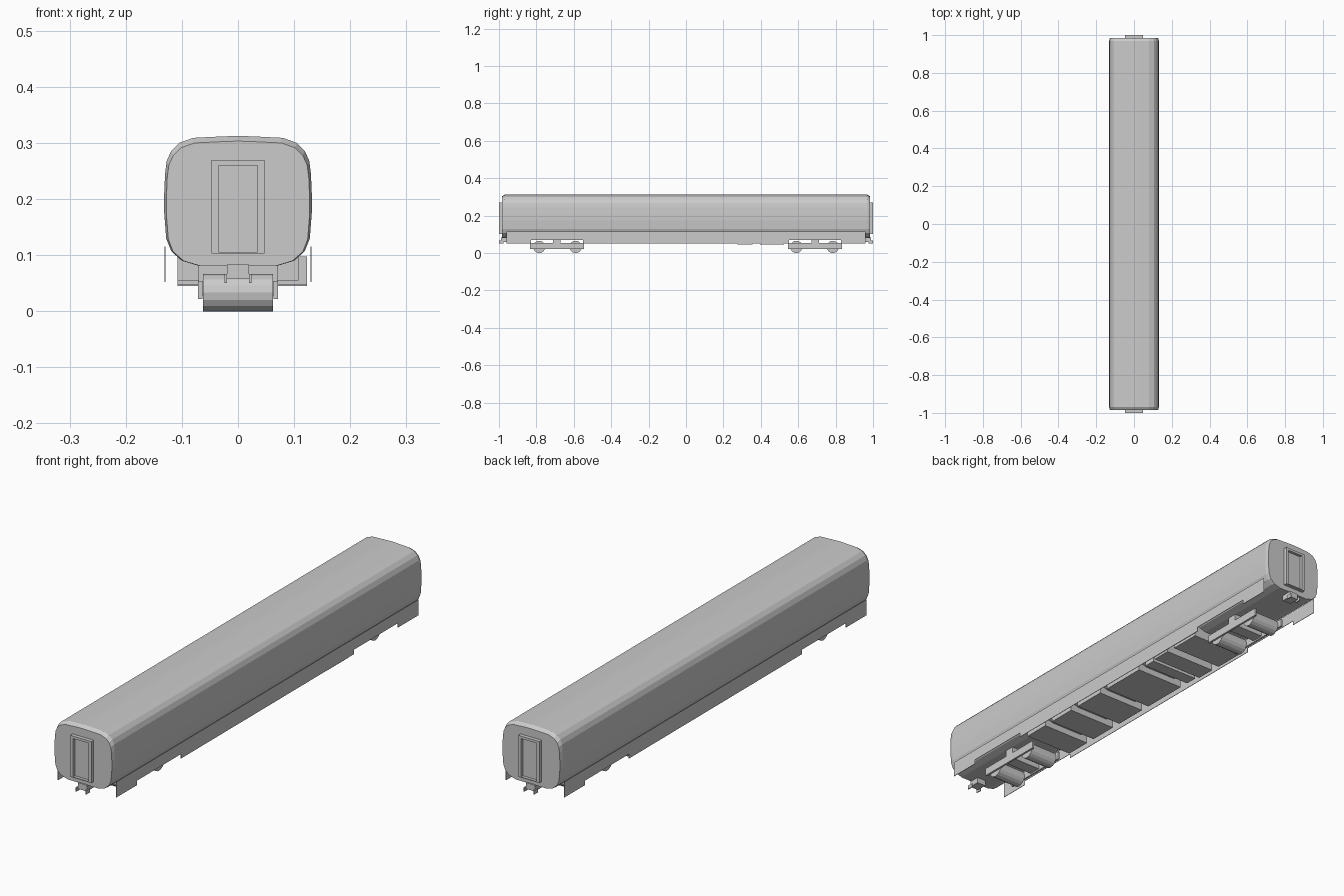
import bpy, bmesh, math
from mathutils import Matrix

if "Cube" in bpy.data.objects:
    bpy.data.objects.remove(bpy.data.objects["Cube"])


def finish(name, bm):
    bmesh.ops.recalc_face_normals(bm, faces=bm.faces)
    me = bpy.data.meshes.new(name)
    bm.to_mesh(me)
    bm.free()
    ob = bpy.data.objects.new(name, me)
    bpy.context.collection.objects.link(ob)
    return ob


def box(name, x, y, z):
    """Box from (min, max) pairs."""
    bm = bmesh.new()
    bmesh.ops.create_cube(bm, size=1)
    for v in bm.verts:
        v.co = [(r[0] + r[1]) / 2 + c * (r[1] - r[0]) for r, c in zip((x, y, z), v.co)]
    return finish(name, bm)


def ybox(name, x, s, y, z):
    """Box whose y range is flipped to the front (-1) or back (1) end."""
    return box(name, x, sorted((s * y[0], s * y[1])), z)


# Car body: rounded section lofted along y, slightly tapered at both ends
half = [(0.07, 0.081), (0.10, 0.09), (0.119, 0.107), (0.128, 0.13), (0.1315, 0.175),
        (0.1315, 0.21), (0.130, 0.245), (0.127, 0.268), (0.119, 0.286), (0.105, 0.300),
        (0.08, 0.309), (0.03, 0.3115)]
section = half + [(0, 0.3125)] + [(-x, z) for x, z in reversed(half)]
bm = bmesh.new()
rings = []
for y, sx, sz in ((-0.985, .97, .96), (-0.97, 1, 1), (0.97, 1, 1), (0.985, .97, .96)):
    rings.append([bm.verts.new((x * sx, y, 0.081 + (z - 0.081) * sz)) for x, z in section])
n = len(section)
for a, b in zip(rings, rings[1:]):
    for i in range(n):
        j = (i + 1) % n
        bm.faces.new((a[i], a[j], b[j], b[i]))
bm.faces.new(rings[0])
bm.faces.new(rings[-1])
finish("car_body", bm)

# Side skirts: thin plates notched above the bogies
right_edge = [(0.55, 0.052), (0.55, 0.07), (0.83, 0.07), (0.83, 0.052), (0.96, 0.052), (0.96, 0.115)]
outline = right_edge + [(-y, z) for y, z in reversed(right_edge)]
for side, label in ((-1, "left"), (1, "right")):
    bm = bmesh.new()
    f = bm.faces.new([bm.verts.new((side * 0.129, y, z)) for y, z in outline])
    ext = bmesh.ops.extrude_face_region(bm, geom=[f])
    for v in ext["geom"]:
        if isinstance(v, bmesh.types.BMVert):
            v.co.x += side * 0.002
    finish(label + "_skirt", bm)

# Underfloor equipment boxes: y range, x range, underside height
equipment = [((-0.53, -0.42), (-0.108, 0.108), 0.055), ((-0.38, -0.26), (-0.108, 0.108), 0.055),
             ((-0.22, -0.08), (-0.108, 0.108), 0.055), ((-0.04, 0.16), (-0.108, 0.108), 0.055),
             ((0.20, 0.25), (-0.108, 0.108), 0.055), ((0.275, 0.355), (-0.108, 0.123), 0.047),
             ((0.395, 0.525), (-0.108, 0.123), 0.045)]
for i, (y, x, z) in enumerate(equipment):
    box(f"equipment_box_{i + 1}", x, y, (z, 0.098))

for s, end in ((-1, "front"), (1, "back")):
    # Gangway door: raised frame round a recessed panel
    for side in (-1, 1):
        ybox(end + "_door_jamb", sorted((side * 0.035, side * 0.047)), s, (0.975, 1.0), (0.103, 0.27))
    ybox(end + "_door_lintel", (-0.035, 0.035), s, (0.975, 1.0), (0.26, 0.27))
    ybox(end + "_door_sill", (-0.035, 0.035), s, (0.975, 1.0), (0.103, 0.106))
    ybox(end + "_door_panel", (-0.035, 0.035), s, (0.975, 0.988), (0.106, 0.26))

    # Coupler with two hanging prongs
    ybox(end + "_coupler", (-0.02, 0.02), s, (0.945, 0.99), (0.058, 0.083))
    for side in (-1, 1):
        ybox(end + "_coupler_prong", sorted((side * 0.02, side * 0.024)), s, (0.975, 1.0), (0.050, 0.066))

    # Bogie: side frames, cross beam, body mount and wheelsets
    for side in (-1, 1):
        ybox(end + "_bogie_side_frame", sorted((side * 0.063, side * 0.071)), s, (0.545, 0.835), (0.022, 0.054))
    ybox(end + "_bogie_cross_beam", (-0.063, 0.063), s, (0.665, 0.715), (0.028, 0.054))
    ybox(end + "_bogie_mount", (-0.07, 0.07), s, (0.67, 0.71), (0.054, 0.083))
    for y in (0.59, 0.785):
        bm = bmesh.new()
        bmesh.ops.create_cone(bm, cap_ends=True, segments=16, radius1=0.033, radius2=0.033, depth=0.124,
                              matrix=Matrix.Translation((0, s * y, 0.033)) @ Matrix.Rotation(math.pi / 2, 4, 'Y'))
        finish(end + "_wheelset", bm)
